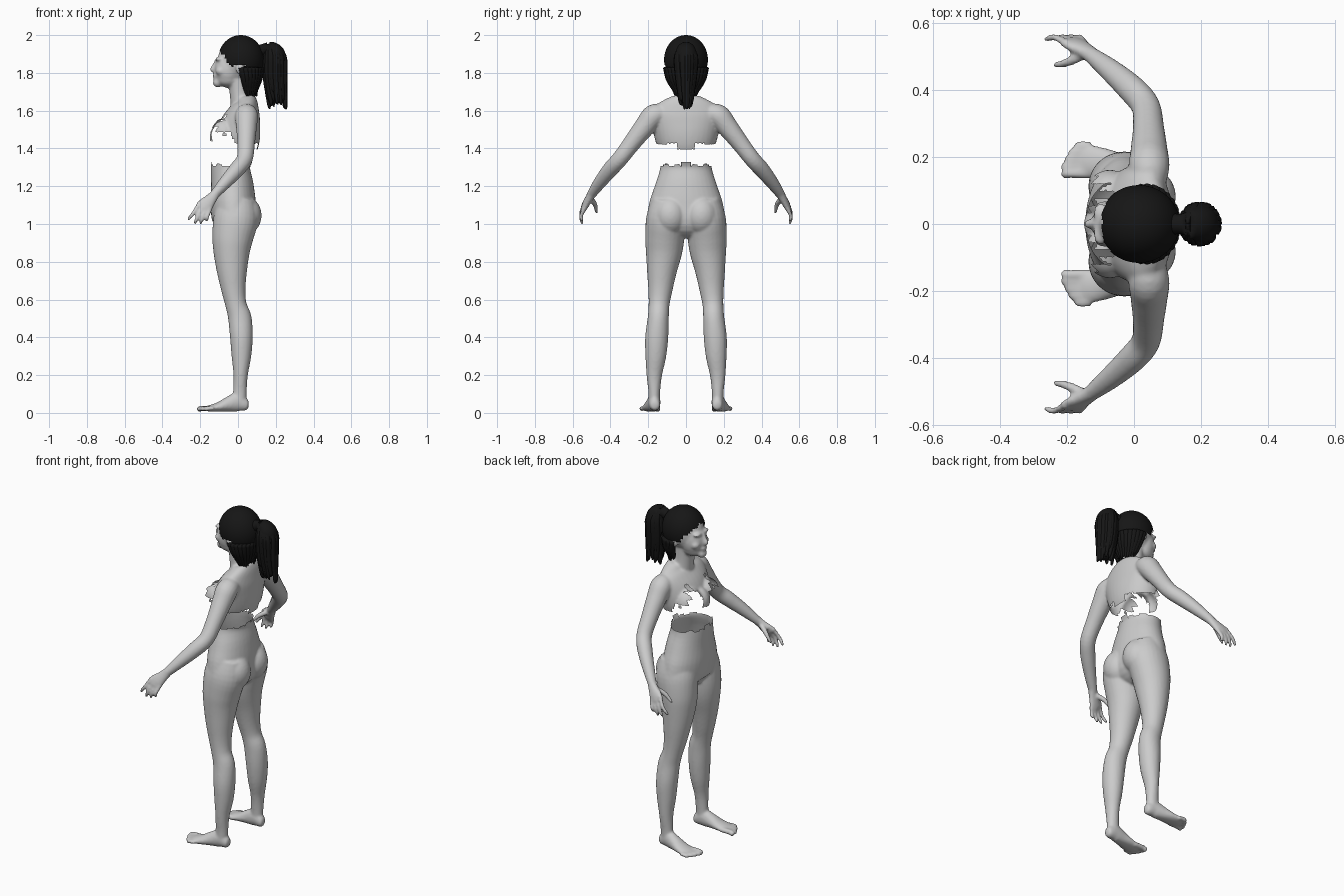
import bpy, bmesh, math, random
from mathutils import Vector, Matrix

random.seed(4)

def spline(rows, sub=4):
    # Catmull-Rom interpolation of rows (x, y, z, ra, rb)
    rows = [Vector(r) for r in rows]
    out = []
    for i in range(len(rows) - 1):
        p1, p2 = rows[i], rows[i + 1]
        p0 = rows[i - 1] if i else p1
        p3 = rows[i + 2] if i + 2 < len(rows) else p2
        for k in range(sub):
            t = k / sub
            out.append(0.5 * (2 * p1 + (p2 - p0) * t + (2 * p0 - 5 * p1 + 4 * p2 - p3) * t * t
                              + (3 * p1 - p0 - 3 * p2 + p3) * t ** 3))
    return out + [rows[-1]]

def tube(bm, rows, ref=(1, 0, 0), n=20, sub=4, side=1):
    # closed elliptical loft; ra lies along ref, rb across it; side=-1 mirrors in y
    rows = spline([tuple(r) if len(r) == 5 else (*r, r[3]) for r in rows], sub)
    rings = []
    for i, r in enumerate(rows):
        a, b = rows[max(i - 1, 0)], rows[min(i + 1, len(rows) - 1)]
        t = Vector((b - a)[:3]).normalized()
        u = Vector(ref)
        u = (u - t * u.dot(t)).normalized()
        v = t.cross(u)
        ring = []
        for k in range(n):
            w = 2 * math.pi * k / n
            p = Vector(r[:3]) + u * max(r[3], .001) * math.cos(w) + v * max(r[4], .001) * math.sin(w)
            ring.append(bm.verts.new((p.x, p.y * side, p.z)))
        rings.append(ring)
    faces = [bm.faces.new(rings[0][::-1]), bm.faces.new(rings[-1])]
    for a, b in zip(rings, rings[1:]):
        for k in range(n):
            faces.append(bm.faces.new((a[k], a[(k + 1) % n], b[(k + 1) % n], b[k])))
    bmesh.ops.recalc_face_normals(bm, faces=faces)

def ball(bm, c, r, n=24):
    bmesh.ops.create_uvsphere(bm, u_segments=n, v_segments=n * 2 // 3, radius=1,
                              matrix=Matrix.Translation(c) @ Matrix.Diagonal((*r, 1)))

def make(name, bm, mat=None):
    me = bpy.data.meshes.new(name)
    bm.to_mesh(me)
    bm.free()
    ob = bpy.data.objects.new(name, me)
    bpy.context.collection.objects.link(ob)
    me.polygons.foreach_set("use_smooth", [True] * len(me.polygons))
    if mat:
        me.materials.append(mat)
    return ob

bm = bmesh.new()
# trunk and neck
tube(bm, [(-.035, 0, .935, .05, .05), (-.02, 0, 1.0, .112, .195), (-.025, 0, 1.1, .12, .197),
          (-.03, 0, 1.2, .113, .166), (-.04, 0, 1.3, .104, .136), (-.025, 0, 1.38, .115, .143),
          (-.005, 0, 1.45, .12, .165), (.015, 0, 1.53, .107, .18), (.035, 0, 1.595, .083, .185),
          (.045, 0, 1.64, .06, .145), (.04, 0, 1.675, .048, .075)], n=36)
tube(bm, [(.035, 0, 1.58, .065, .08), (.02, 0, 1.64, .06, .064), (.008, 0, 1.7, .053, .056),
          (0, 0, 1.8, .055, .058)])
# head and face
for c, r in [((.005, 0, 1.865), (.112, .088, .122)), ((-.052, 0, 1.82), (.074, .073, .1)),
             ((-.05, 0, 1.768), (.068, .06, .045)), ((-.107, 0, 1.748), (.026, .03, .025)),
             ((-.121, 0, 1.785), (.013, .025, .008)), ((-.12, 0, 1.774), (.013, .022, .008)),
             ((-.08, 0, 1.46), (.07, .06, .08))]:
    ball(bm, c, r)
tube(bm, [(-.112, 0, 1.872, .009), (-.127, 0, 1.84, .01), (-.135, 0, 1.818, .013, .015), (-.125, 0, 1.808, .01)])

for s in (1, -1):
    # brow, cheek, ear, bust and seat masses
    for c, r in [((-.1, .032, 1.872), (.022, .03, .011)), ((-.09, .042, 1.81), (.028, .026, .025)),
                 ((.01, .095, 1.825), (.022, .014, .035)),
                 ((-.072, .08, 1.475), (.078, .082, .085)), ((.032, .082, 1.045), (.093, .09, .105))]:
        ball(bm, (c[0], c[1] * s, c[2]), r)
    # leg
    tube(bm, [(.008, .168, .04, .036, .03), (.01, .168, .11, .036, .031), (.014, .168, .2, .038, .041),
              (.018, .16, .3, .052, .055), (.018, .155, .4, .06, .061), (.01, .147, .5, .062, .056),
              (-.01, .143, .57, .056, .055), (-.024, .136, .65, .064, .064), (-.032, .128, .75, .08, .079),
              (-.034, .117, .85, .096, .096), (-.028, .112, .93, .109, .104), (-.012, .105, 1.03, .118, .105),
              (-.01, .09, 1.12, .1, .09)], n=28, side=s)
    # foot and toes
    tube(bm, [(.056, .165, .035, .012, .012), (.045, .165, .038, .028, .026), (0, .168, .056, .05, .033),
              (-.05, .175, .046, .04, .039), (-.1, .182, .032, .026, .047), (-.15, .188, .023, .017, .049),
              (-.168, .19, .02, .01, .04)], ref=(0, 0, 1), side=s)
    for i in range(5):
        y, tip = .15 + .021 * i, -.215 + (0, -.002, .008, .02, .037)[i]
        r = .015 if i == 0 else .0115
        tube(bm, [(-.13, y, .024, r), (tip + .025, y + .001, .024, r), (tip + .006, y, .018, r),
                  (tip, y, .016, r * .5)], ref=(0, 0, 1), n=12, side=s)
    # arm
    tube(bm, [(.045, .12, 1.585, .05), (.045, .17, 1.573, .061), (.045, .215, 1.52, .056),
              (.043, .285, 1.43, .047), (.035, .35, 1.345, .043), (-.005, .4, 1.29, .042),
              (-.07, .458, 1.217, .034), (-.13, .505, 1.15, .024)], side=s)
    # palm, fingers and thumb
    tube(bm, [(-.12, .498, 1.16, .025, .024), (-.145, .517, 1.13, .032, .02), (-.17, .532, 1.103, .042, .018),
              (-.192, .543, 1.082, .042, .014)], ref=(.75, .1, -.6), side=s)
    for i in range(4):
        bx, bz = -.214 + .019 * i, 1.103 - .011 * i
        tx, tz = (-.261, -.229, -.199, -.167)[i], (1.017, 1.0, .999, 1.013)[i]
        tube(bm, [(bx + .012, .538, bz + .012, .011), (bx * .55 + tx * .45, .556, bz * .5 + tz * .5, .0105),
                  (tx + .004, .552, tz + .014, .0095), (tx, .547, tz, .006)], n=12, side=s)
    tube(bm, [(-.145, .508, 1.135, .016), (-.19, .485, 1.11, .014), (-.22, .476, 1.08, .011),
              (-.238, .475, 1.058, .007)], n=12, side=s)

# fuse everything into one skin
blend = make("body_source", bm)
rm = blend.modifiers.new("fuse", 'REMESH')
rm.mode = 'VOXEL'
rm.voxel_size = .0072
sm = blend.modifiers.new("soften", 'SMOOTH')
sm.factor, sm.iterations = .5, 5
dg = bpy.context.evaluated_depsgraph_get()
bm = bmesh.new()
bm.from_mesh(bpy.data.meshes.new_from_object(blend.evaluated_get(dg)))
bpy.data.objects.remove(blend)

def missing(c):
    # ragged open band around the ribs, with two openings at the chest
    a = abs(c.y)
    if a > (.205 if c.z < 1.45 else .16):
        return False
    lo = 1.33 if a < .025 else 1.305 + .012 * (int(a / .03) % 2)
    if c.x < -.02:
        step = round(a / .022) * .022
        hi = 1.44 if a < .035 else 1.58 - abs(step - .09) * 1.5
    else:
        hi = 1.395 if a < .045 else 1.42 + .006 * (int(a / .05) % 2)
    return lo < c.z < hi

bmesh.ops.delete(bm, geom=[f for f in bm.faces if missing(f.calc_center_median())], context='FACES')
make("body", bm)

black = bpy.data.materials.new("black_hair")
black.diffuse_color = (.008, .008, .008, 1)

# hair cap with the face side opened along the hairline
bm = bmesh.new()
ball(bm, (.015, 0, 1.87), (.121, .116, .13), 56)
def bare(c):
    if c.x > .035:
        return c.z < 1.775
    return c.z < 1.835 + max(0, -c.x - .035) * 1.4 + .008 * math.sin(c.y * 150)
bmesh.ops.delete(bm, geom=[f for f in bm.faces if bare(f.calc_center_median())], context='FACES')
make("hair_cap", bm, black)

# hair over the nape, built of hanging locks
bm = bmesh.new()
for i in range(17):
    w = math.radians(-100 + 200 * i / 16)
    cx, sy = math.cos(w), math.sin(w)
    tube(bm, [(.035 + .085 * cx, .1 * sy, 1.83, .022), (.045 + .065 * cx, .088 * sy, 1.77, .02),
              (.05 + .045 * cx, .062 * sy, 1.715, .014),
              (.055 + .045 * cx, .055 * sy, 1.68 + random.uniform(-.01, .015), .003)], n=8, sub=3)
make("nape_hair", bm, black)

# ponytail core with loose strands
bm = bmesh.new()
tube(bm, [(.1, 0, 1.91, .035), (.14, 0, 1.925, .03), (.175, 0, 1.93, .036, .045), (.195, 0, 1.9, .055, .058),
          (.195, 0, 1.84, .058, .058), (.198, 0, 1.76, .052, .046), (.205, 0, 1.69, .044, .036),
          (.21, 0, 1.64, .02, .02)])
for i in range(44):
    w = random.uniform(0, 2 * math.pi)
    cx, sy, e = math.cos(w), math.sin(w), random.uniform(1.605, 1.69)
    tube(bm, [(.175 + .015 * cx, .02 * sy, 1.95, .01), (.194 + .05 * cx, .053 * sy, 1.89, .013),
              (.195 + .054 * cx, .05 * sy, 1.8, .013), (.2 + .05 * cx, .04 * sy, 1.72, .012),
              (.208 + .045 * cx, .033 * sy, e + .02, .009),
              (.212 + .045 * cx, .03 * sy, e, .002)], n=6, sub=3)
make("ponytail", bm, black)
